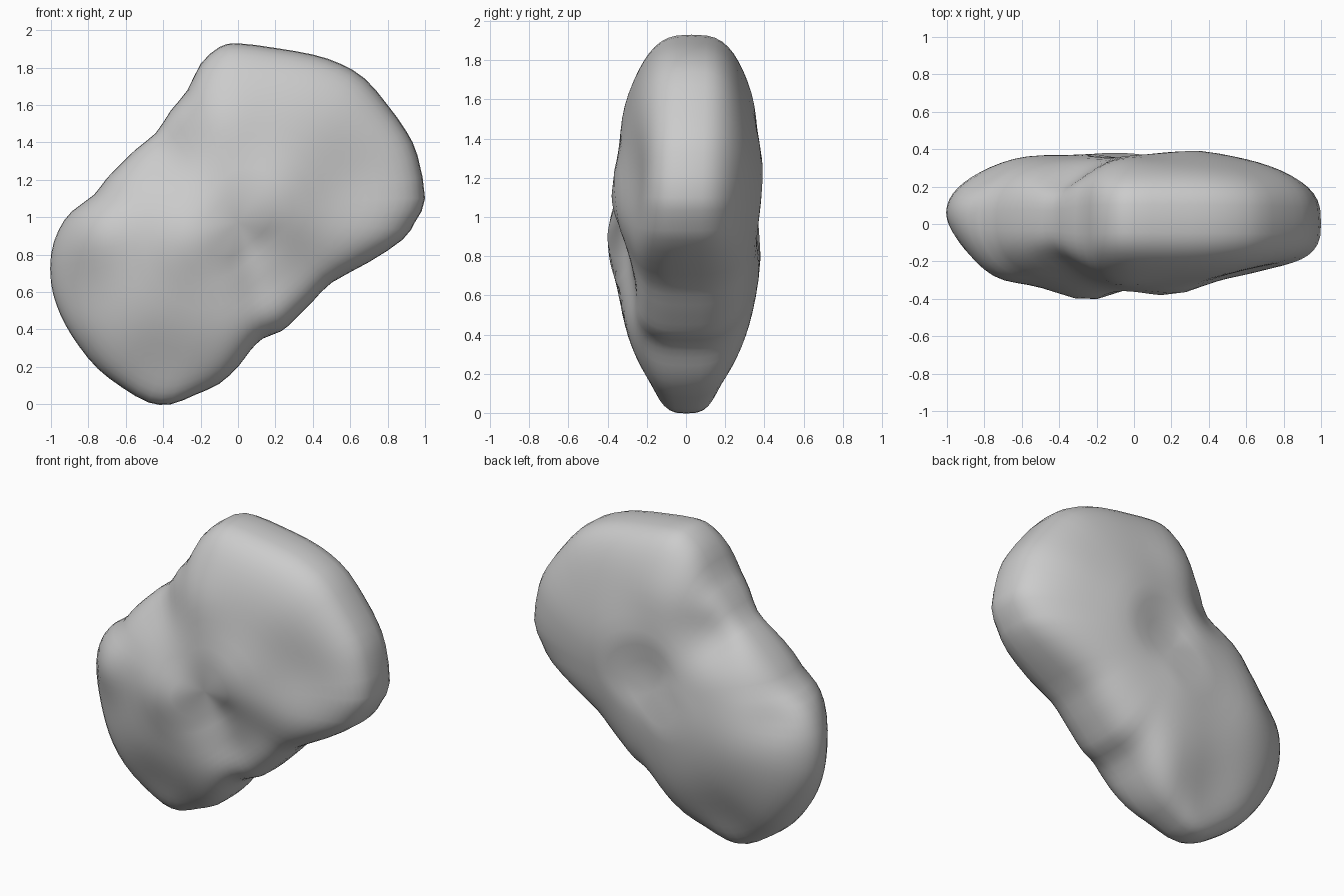
import bpy
import bmesh
from math import sin, cos, pi, exp
from mathutils import Vector

if "Cube" in bpy.data.objects:
    bpy.data.objects.remove(bpy.data.objects["Cube"])

# Front silhouette (x, z), clockwise from the top
OUTLINE = [
    (0, 1.93), (.2, 1.905), (.4, 1.87), (.55, 1.82), (.68, 1.74), (.8, 1.6), (.9, 1.46), (.96, 1.33),
    (1, 1.1), (.95, .98), (.88, .88), (.7, .76), (.5, .65), (.4, .55), (.3, .45), (.23, .39),
    (.13, .35), (.06, .28), (0, .2), (-.1, .11), (-.23, .05), (-.36, 0), (-.48, .01), (-.62, .09),
    (-.75, .19), (-.85, .31), (-.92, .42), (-.97, .53), (-1, .65), (-1, .8), (-.96, .93), (-.89, 1.03),
    (-.77, 1.12), (-.7, 1.21), (-.55, 1.36), (-.44, 1.45), (-.36, 1.57), (-.27, 1.68), (-.2, 1.82), (-.1, 1.91)]

# Bulges and hollows on each face: x, z, radius, height
FRONT = [(-.25, .88, .2, .06), (.2, 1.12, .2, .04), (.05, .85, .15, -.06), (.12, .62, .15, -.05),
         (.35, .72, .2, -.05), (-.43, 1.38, .2, -.1), (-.4, .12, .28, -.1), (.65, 1.2, .3, -.07),
         (-.78, .92, .17, .05), (-.08, 1.55, .18, .02), (-.92, .6, .2, -.05)]
BACK = [(.3, 1.2, .3, .04), (.1, 1.05, .14, -.05), (0, 1.08, .12, -.03), (-.1, .8, .22, .02),
        (-.4, .12, .28, -.11), (-.6, .75, .25, .03), (-.38, 1.4, .17, -.1), (-.85, 1.0, .15, -.06),
        (.75, 1.3, .25, .02), (-.05, 1.6, .18, .02)]
CENTRE = Vector((0, .97))
POWER = 3.0
RINGS = 32


def thickness(x, z, base, bumps):
    return base + sum(h * exp(-((x - bx) ** 2 + (z - bz) ** 2) / (r * r)) for bx, bz, r, h in bumps)


def refine(points):
    # Catmull-Rom midpoint between each pair
    out, n = [], len(points)
    for i in range(n):
        a, b, c, d = (points[(i + k) % n] for k in (-1, 0, 1, 2))
        out += [b, (9 * (b + c) - a - d) / 16]
    return out


def relax(points, steps):
    for _ in range(steps):
        n = len(points)
        points = [(points[i - 1] + 2 * points[i] + points[(i + 1) % n]) / 4 for i in range(n)]
    return points


# Boulder: silhouette shrunk ring by ring towards the front and back faces
rim = refine([Vector(p) for p in OUTLINE])
soft = relax(rim, 40)
bm = bmesh.new()
rings = []
for k in range(1, RINGS):
    t = pi * k / RINGS - pi / 2
    s = cos(t) ** (2 / POWER)
    depth = abs(sin(t)) ** (2 / POWER)
    base, bumps, sign = (.35, FRONT, -1) if t < 0 else (.36, BACK, 1)
    ring = []
    for p, q in zip(rim, soft):
        c = CENTRE + (q.lerp(p, s ** 3) - CENTRE) * s
        # the left end comes to a sharper edge
        d = depth ** (1 + .5 * max(0, -c.x) ** 3)
        y = sign * d * thickness(c.x, c.y, base, bumps)
        y += .06 * max(0, -c.x) ** 4 + .03 * max(0, c.y - 1) * s
        ring.append(bm.verts.new((c.x, y, c.y)))
    rings.append(ring)
for a, b in zip(rings, rings[1:]):
    for i in range(len(a)):
        j = (i + 1) % len(a)
        bm.faces.new((a[i], a[j], b[j], b[i]))

# Close both faces with a centre point
for ring, base, bumps, sign in ((rings[0], .35, FRONT, -1), (rings[-1], .36, BACK, 1)):
    tip = bm.verts.new((0, sign * thickness(0, .97, base, bumps), .97))
    for i in range(len(ring)):
        bm.faces.new((ring[i], ring[(i + 1) % len(ring)], tip))
bmesh.ops.recalc_face_normals(bm, faces=bm.faces)

mesh = bpy.data.meshes.new("boulder")
bm.to_mesh(mesh)
bm.free()
mesh.shade_smooth()
boulder = bpy.data.objects.new("boulder", mesh)
bpy.context.collection.objects.link(boulder)
